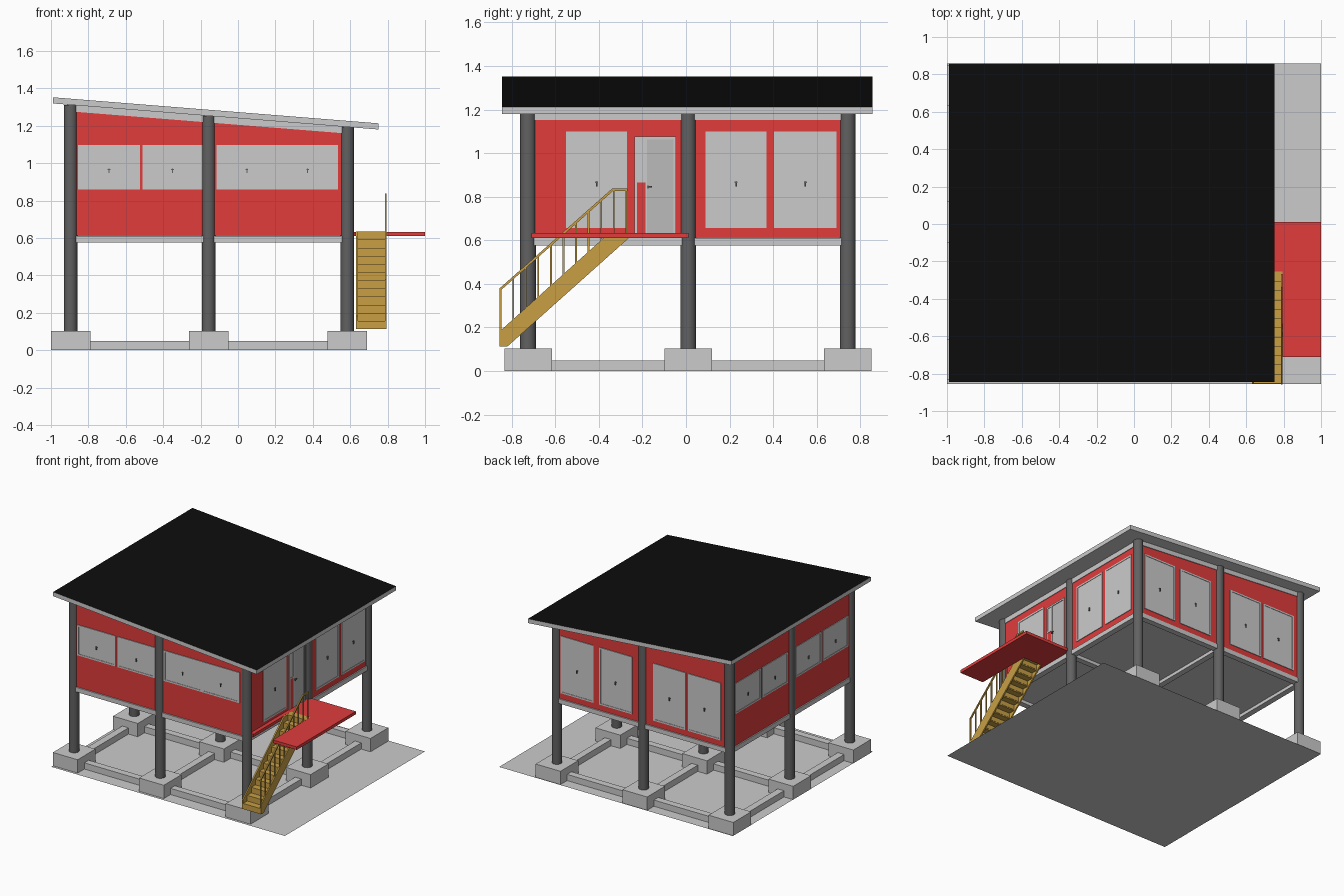
import bpy, bmesh
from mathutils import Vector, Matrix

if "Cube" in bpy.data.objects:
    bpy.data.objects.remove(bpy.data.objects["Cube"])

def material(name, rgb):
    m = bpy.data.materials.new(name)
    m.diffuse_color = (*rgb, 1)
    m.use_nodes = True
    m.node_tree.nodes["Principled BSDF"].inputs["Base Color"].default_value = m.diffuse_color
    return m

RED = material("red_paint", (0.75, 0.045, 0.045))
WOOD = material("timber", (0.58, 0.35, 0.06))
BLACK = material("black_roofing", (0.004, 0.004, 0.004))
DARK = material("dark_concrete", (0.12, 0.12, 0.12))
DOOR = material("door_grey", (0.5, 0.5, 0.5))

XS, YS = (-0.895, -0.157, 0.585), (-0.725, 0.01, 0.742)

def roof_z(x):
    return 1.352 - 0.08 * (x + 0.99)

def finish(name, bm, mats=()):
    bmesh.ops.recalc_face_normals(bm, faces=bm.faces)
    me = bpy.data.meshes.new(name)
    bm.to_mesh(me)
    bm.free()
    for m in mats:
        me.materials.append(m)
    ob = bpy.data.objects.new(name, me)
    bpy.context.collection.objects.link(ob)
    return ob

def boxes(name, items, mat=None):
    """One object from (x0, x1, y0, y1, z0, z1) boxes."""
    bm = bmesh.new()
    for x0, x1, y0, y1, z0, z1 in items:
        mtx = Matrix.Translation(((x0 + x1) / 2, (y0 + y1) / 2, (z0 + z1) / 2)) @ \
            Matrix.Diagonal((x1 - x0, y1 - y0, z1 - z0, 1))
        bmesh.ops.create_cube(bm, size=1, matrix=mtx)
    return finish(name, bm, [mat] if mat else [])

def prism(name, pts, axis, lo, hi, mat=None):
    """Extrude a profile: axis 'y' takes (x, z), axis 'x' takes (y, z), 'z' takes (x, y)."""
    def place(p, d):
        return {'x': (d, *p), 'y': (p[0], d, p[1]), 'z': (*p, d)}[axis]
    bm = bmesh.new()
    face = bm.faces.new([bm.verts.new(place(p, lo)) for p in pts])
    ext = bmesh.ops.extrude_face_region(bm, geom=[face])
    move = Vector(place((0, 0), hi - lo))
    bmesh.ops.translate(bm, vec=move, verts=[v for v in ext['geom'] if isinstance(v, bmesh.types.BMVert)])
    return finish(name, bm, [mat] if mat else [])

def sloped(x0, x1, top, bottom):
    """Profile following the roof pitch."""
    return [(x0, roof_z(x0) - bottom), (x1, roof_z(x1) - bottom),
            (x1, roof_z(x1) - top), (x0, roof_z(x0) - top)]

def grid_beams(half, z0, z1):
    return ([(XS[0], XS[2], y - half, y + half, z0, z1) for y in YS] +
            [(x - half, x + half, YS[0], YS[2], z0, z1) for x in XS])

# Ground sheet
bm = bmesh.new()
bm.faces.new([bm.verts.new(p) for p in ((-1, -.855, 0), (1, -.855, 0), (1, .857, 0), (-1, .857, 0))])
finish("ground_sheet", bm)

# Foundation
boxes("footings", [(x - .106, x + .106, y - .109, y + .109, 0, .103) for x in XS for y in YS])
boxes("foundation_tie_beams", grid_beams(.027, 0, .048))

# Columns
for i, x in enumerate(XS):
    for j, y in enumerate(YS):
        top = 0.6 if i == j == 1 else roof_z(x) - 0.033
        bm = bmesh.new()
        bmesh.ops.create_cone(bm, cap_ends=True, segments=32, radius1=.036, radius2=.036, depth=top - .1,
                              matrix=Matrix.Translation((x, y, (top + .1) / 2)))
        ob = finish(f"column_{i}_{j}", bm, [DARK])
        for p in ob.data.polygons:
            p.use_smooth = len(p.vertices) == 4

# Floor
boxes("floor_beams", grid_beams(.022, .575, .61))
boxes("floor_slab", [(XS[0], XS[2], YS[0], YS[2], .6, .617)])

# Roof with black covering, and beams below it
roof = prism("roof", sloped(-.99, .752, 0, .033), 'y', -.845, .857)
roof.data.materials.append(None)
roof.data.materials.append(BLACK)
for p in roof.data.polygons:
    p.material_index = int(p.normal.z > 0.5)
for n, y in zip(("front", "middle", "back"), YS):
    prism(f"{n}_roof_beam", sloped(XS[0], XS[2], .03, .068), 'y', y - .02, y + .02)
for n, x in zip(("left", "centre", "right"), XS):
    prism(f"{n}_roof_beam", sloped(x - .02, x + .02, .03, .072), 'y', YS[0], YS[2])

# Walls
T = 0.015
for n, y in (("front", YS[0]), ("back", YS[2])):
    prism(f"{n}_wall", [(XS[0], .612), (XS[2], .612), (XS[2], roof_z(XS[2]) - .06),
                        (XS[0], roof_z(XS[0]) - .06)], 'y', y - T, y + T, RED)
for n, x in (("left", XS[0]), ("right", XS[2])):
    boxes(f"{n}_wall", [(x - T, x + T, YS[0], YS[2], .612, roof_z(x) - .06)], RED)

# Windows: framed panels with a small handle, lo/hi measured along the wall
def window(name, axis, plane, side, lo, hi, z0, z1, sashes=1):
    def at(a0, a1, depth, b0, b1):
        d = (plane - depth, plane + depth)
        return (a0, a1, *d, b0, b1) if axis == 'x' else (*d, a0, a1, b0, b1)
    f, parts = .012, [at(lo, hi, T + .002, z0, z1)]
    for b0, b1 in ((z0, z0 + f), (z1 - f, z1)):
        parts.append(at(lo, hi, T + .005, b0, b1))
    step = (hi - lo) / sashes
    for k in range(sashes):
        a, b = lo + k * step, lo + (k + 1) * step
        parts += [at(a, a + f, T + .005, z0 + f, z1 - f), at(b - f, b, T + .005, z0 + f, z1 - f)]
    boxes(name, parts)
    hz = (z0 + z1) / 2 - .02
    handles = []
    for k in range(sashes):
        c = lo + (k + .5) * step
        handles += [at(c - .003, c + .003, T + .01, hz - .012, hz + .012),
                    at(c - .007, c + .007, T + .007, hz + .004, hz + .01)]
    boxes(name + "_handle", handles, DARK)

for k, (a, b, s) in enumerate(((-.855, -.525, 1), (-.51, -.19, 1), (-.115, .535, 2))):
    window(f"front_window_{k}", 'x', YS[0], -1, a, b, .86, 1.096, s)
for k, (a, b) in enumerate(((.26, .54), (-.07, .21), (-.53, -.25), (-.83, -.55))):
    window(f"back_window_{k}", 'x', YS[2], 1, a, b, .657, 1.1)
for k, (a, b) in enumerate(((-.68, -.37), (-.35, -.04), (.06, .37), (.39, .70))):
    window(f"left_window_{k}", 'y', XS[0], -1, a, b, .86, 1.096)
for k, (a, b) in enumerate(((-.55, -.27), (.09, .37), (.405, .69))):
    window(f"right_window_{k}", 'y', XS[2], 1, a, b, .657, 1.1)

# Door with sidelight and red lower panel
X = XS[2]
boxes("door_frame", [(X - .022, X + .022, a, b, .617, 1.075) for a, b in
                     ((-.237, -.226), (-.187, -.178), (-.057, -.045))] +
      [(X - .022, X + .022, -.237, -.045, 1.062, 1.075), (X - .022, X + .022, -.226, -.187, .865, .875)])
boxes("door_leaf", [(X - .017, X + .017, -.178, -.057, .617, 1.062)], DOOR)
boxes("sidelight", [(X - .018, X + .018, -.226, -.187, .875, 1.062)])
boxes("sidelight_panel", [(X - .019, X + .019, -.226, -.187, .617, .865)], RED)
boxes("door_handle", [(X + .017, X + .03, -.177, -.171, .838, .852),
                      (X + .026, X + .031, -.177, -.155, .843, .849)], DARK)

# Landing with a slot for the stair
prism("landing", [(.6, .012), (1, .012), (1, -.71), (.795, -.71), (.795, -.26),
                  (.63, -.26), (.63, -.71), (.6, -.71)], 'z', .61, .633, RED)

# Stair
SX0, SX1 = .632, .795
side = [(-.855, .112), (-.82, .112), (-.26, .612), (-.26, .634), (-.352, .634), (-.855, .182)]
for n, x in (("inner", SX0), ("outer", SX1 - .01)):
    prism(f"{n}_stringer", side, 'x', x, x + .01, WOOD)
steps, N = [], 12
rise, run = .522 / N, .595 / N
for k in range(N):
    y, z = -.855 + run * k, .112 + rise * k
    steps += [(SX0, SX1 - .001, y + .001, y + .008, z, z + rise),
              (SX0, SX1 - .001, y + .001, y + run + .006, z + rise - .008, z + rise)]
boxes("steps", steps, WOOD)

# Railing on the outer side
def rail_z(y):
    return .372 + .888 * (min(y, -.335) + .855)

RX = .79
posts = []
for k in range(11):
    y = -.851 + k * .0577
    base = min(.17 + .9 * (y + .855), .625)
    posts.append((RX - .004, RX + .004, y - .004, y + .004, base, rail_z(y)))
boxes("balusters", posts, WOOD)
prism("handrail", [(-.857, .364), (-.335, .826), (-.268, .826), (-.268, .838),
                   (-.338, .838), (-.857, .378)], 'x', RX - .005, RX + .005, WOOD)
